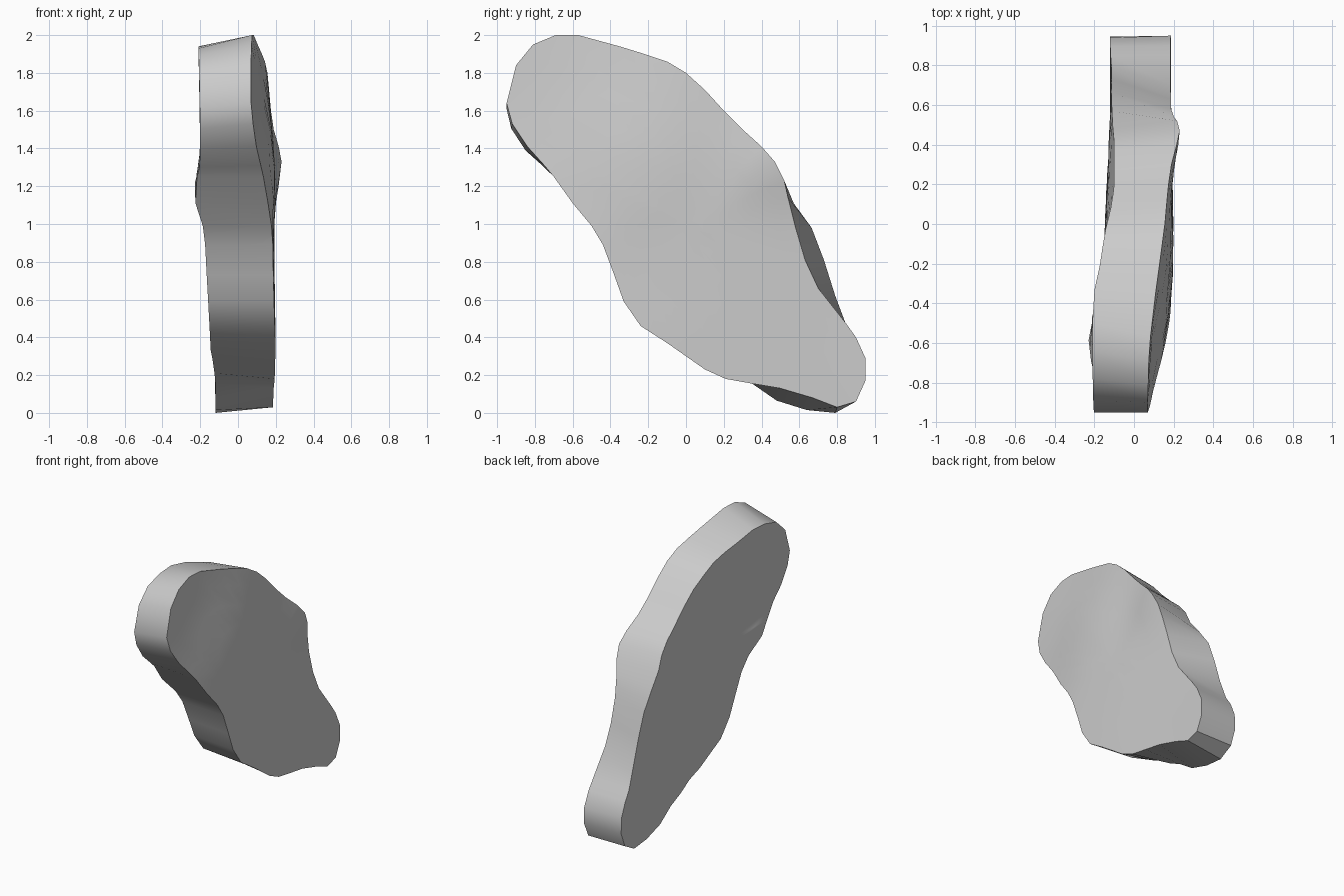
import bpy
import bmesh
import math
from mathutils import Vector

default_cube = bpy.data.objects.get("Cube")
if default_cube:
    bpy.data.objects.remove(default_cube, do_unlink=True)


def interpolate(keys, position):
    """Piecewise linear lookup; every key is (position, value vector)."""
    if position <= keys[0][0]:
        return Vector(keys[0][1])
    for (start, first), (end, second) in zip(keys, keys[1:]):
        if position <= end:
            blend = (position - start) / (end - start)
            return Vector(first).lerp(Vector(second), blend)
    return Vector(keys[-1][1])


def bump(y, z, centre_y, centre_z, radius):
    """Soft round swelling that fades away from its centre."""
    distance = math.hypot(y - centre_y, z - centre_z)
    return math.exp(-(distance / radius) ** 2)


# Rim of the left face as (y, z), clockwise from the top
left_rim = [
    (-.69, 2), (-.57, 2), (-.35, 1.94), (-.22, 1.9), (-.1, 1.86), (0, 1.8),
    (.1, 1.71), (.2, 1.6), (.3, 1.5), (.4, 1.41), (.47, 1.33), (.52, 1.23),
    (.54, 1.14), (.58, .98), (.63, .81), (.7, .66), (.85, .47), (.9, .4),
    (.95, .29), (.95, .17), (.9, .06), (.8, .03), (.67, .08), (.5, .13),
    (.35, .155), (.21, .18), (.1, .23), (0, .3), (-.1, .37), (-.24, .46),
    (-.33, .59), (-.38, .73), (-.44, .89), (-.5, .99), (-.6, 1.11),
    (-.7, 1.25), (-.75, 1.31), (-.84, 1.41), (-.92, 1.53), (-.95, 1.64),
    (-.9, 1.84), (-.81, 1.95),
]

# How far the right rim wanders from the left rim, by rim index
rim_shift = [
    (0, (.05, -.07)), (1, (.07, -.06)), (2, (.02, -.035)), (5, (-.02, -.03)),
    (9, (-.03, -.01)), (11, (-.04, -.01)), (12, (.03, -.03)), (13, (.085, 0)),
    (14, (.1, 0)), (15, (.09, -.04)), (16, (0, -.01)), (18, (-.01, 0)),
    (20, (0, 0)), (21, (-.01, -.03)), (22, (-.03, -.065)), (23, (-.02, -.065)),
    (24, (0, 0)), (25, (.03, .03)), (26, (.05, .05)), (27, (.04, .03)),
    (29, (.04, 0)), (35, (.01, 0)), (37, (-.01, -.02)), (39, (0, -.03)),
    (40, (.01, -.05)), (41, (.03, -.06)),
]

# Depth of each face along the long diagonal, as (lower edge, upper edge)
left_depth = [
    (-.8, (.185, .188)), (-.4, (.19, .18)), (.43, (.199, .185)), (.86, (.192, .19)),
    (1.4, (.178, .17)), (1.85, (.138, .15)), (2.26, (.092, .11)), (2.65, (.06, .08)),
]
right_depth = [
    (-.5, (-.12, -.12)), (-.1, (-.12, -.11)), (.3, (-.145, -.115)),
    (.63, (-.15, -.11)), (.95, (-.16, -.1)), (1.36, (-.178, -.1)),
    (1.55, (-.2, -.11)), (1.77, (-.248, -.14)), (2.06, (-.205, -.17)),
    (2.3, (-.2, -.21)), (2.65, (-.2, -.215)),
]


def across(keys, y, z):
    """Blend from the lower edge depth to the upper edge depth."""
    lower, upper = interpolate(keys, z - y)
    blend = min(max((y + z - .45) / 1.2, 0), 1)
    return lower + (upper - lower) * blend


def left_x(y, z):
    swelling = .04 * bump(y, z, .47, 1.33, .2) + .03 * bump(y, z, -.27, 1.35, .36)
    return across(left_depth, y, z) + swelling


def right_x(y, z):
    return across(right_depth, y, z)


right_rim = [Vector(point) + interpolate(rim_shift, index)
             for index, point in enumerate(left_rim)]
ring_scales = (1, .85, .68, .5, .3, .14)
middle = Vector((0, 1))
mesh_data = bmesh.new()


def bridge(first, second):
    """Join two closed rings with quads."""
    count = len(first)
    for i in range(count):
        j = (i + 1) % count
        mesh_data.faces.new((first[i], first[j], second[j], second[i]))


def broad_face(rim, depth):
    """Fill a rim with shrinking rings laid on the depth surface."""
    rings = []
    for scale in ring_scales:
        points = [middle.lerp(Vector(point), scale) for point in rim]
        rings.append([mesh_data.verts.new((depth(p.x, p.y), p.x, p.y)) for p in points])
    for outer, inner in zip(rings, rings[1:]):
        bridge(outer, inner)
    hub = mesh_data.verts.new((depth(*middle), *middle))
    last = rings[-1]
    for i, vertex in enumerate(last):
        mesh_data.faces.new((vertex, last[(i + 1) % len(last)], hub))
    return rings[0]


# Two broad faces joined by the edge wall
bridge(broad_face(left_rim, left_x), broad_face(right_rim, right_x))
bmesh.ops.recalc_face_normals(mesh_data, faces=mesh_data.faces)
mesh = bpy.data.meshes.new("stone_slab")
mesh_data.to_mesh(mesh)
mesh_data.free()
slab = bpy.data.objects.new("stone_slab", mesh)
bpy.context.collection.objects.link(slab)

# Plain grey finish
grey = bpy.data.materials.new("light_grey")
grey.use_nodes = True
colour = (.6, .6, .6, 1)
grey.diffuse_color = colour
grey.node_tree.nodes["Principled BSDF"].inputs["Base Color"].default_value = colour
mesh.materials.append(grey)

# Smooth surfaces with crisp rims
bpy.ops.object.select_all(action="DESELECT")
slab.select_set(True)
bpy.context.view_layer.objects.active = slab
bpy.ops.object.shade_smooth_by_angle(angle=math.radians(35))
